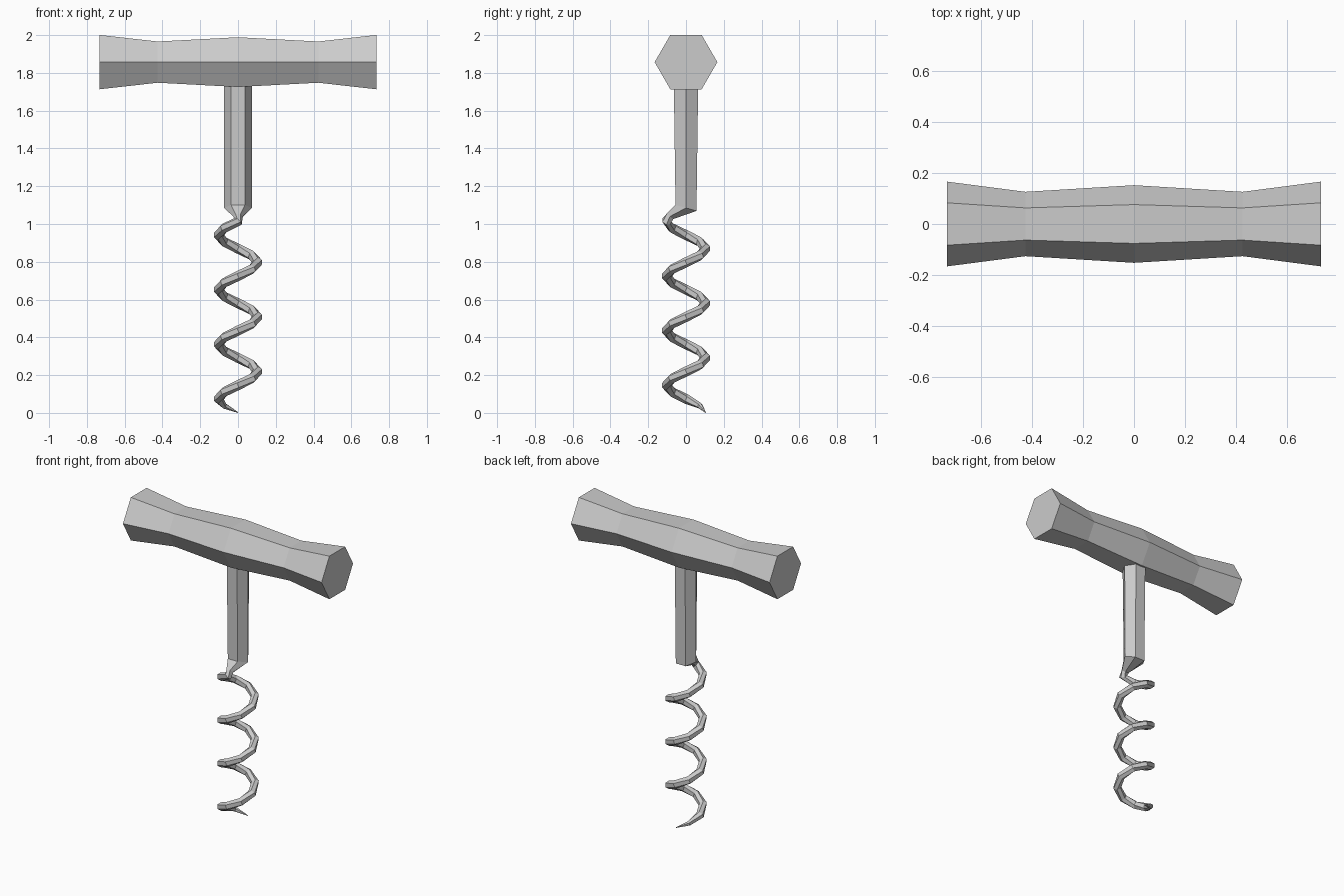
import bpy, bmesh
from math import cos, sin, pi
from mathutils import Vector

old = bpy.data.objects.get("Cube")
if old:
    bpy.data.objects.remove(old)

SIDES = 6
steel = bpy.data.materials.new("grey")
steel.use_nodes = True
GREY = (0.6, 0.6, 0.6, 1)
steel.diffuse_color = GREY
steel.node_tree.nodes["Principled BSDF"].inputs["Base Color"].default_value = GREY


def loft(name, rings):
    """Skin a list of equal rings of points and cap both ends."""
    bm = bmesh.new()
    loops = [[bm.verts.new(p) for p in ring] for ring in rings]
    for a, b in zip(loops, loops[1:]):
        for i in range(SIDES):
            j = (i + 1) % SIDES
            bm.faces.new((a[i], a[j], b[j], b[i]))
    bm.faces.new(loops[0])
    bm.faces.new(loops[-1])
    bmesh.ops.recalc_face_normals(bm, faces=bm.faces)
    mesh = bpy.data.meshes.new(name)
    bm.to_mesh(mesh)
    bm.free()
    mesh.materials.append(steel)
    obj = bpy.data.objects.new(name, mesh)
    bpy.context.collection.objects.link(obj)


def hexagon(centre, u, v, radius):
    """Ring with corners along +-u and flats along +-v."""
    return [centre + radius * (u * cos(2 * pi * i / SIDES) + v * sin(2 * pi * i / SIDES))
            for i in range(SIDES)]


X, Y, Z = Vector((1, 0, 0)), Vector((0, 1, 0)), Vector((0, 0, 1))

# Waisted handle lying along x
profile = [(-0.733, 0.166), (-0.425, 0.126), (0, 0.152), (0.425, 0.126), (0.733, 0.166)]
loft("handle", [hexagon(Vector((x, 0, 1.857)), Y, Z, r) for x, r in profile])

# Shank with a slanted lower end
shank = [hexagon(Vector((0, 0, 1.78)), X, Y, 0.075),
         hexagon(Vector((0, 0, 1.085)), X, Vector((0, 0.87, -0.25)), 0.073)]
shank[1] = [p + Vector((0, 0.008 * p.y, 0)) for p in shank[1]]

# Neck leading to the outside of the coil
neck = hexagon(Vector((0, -0.085, 1.04)), X, Vector((0, 0.8, -0.6)), 0.026)

# Coil descending to a point
STEPS, TURNS, RADIUS, TOP = 8, 3.5, 0.104, 1.012
count = int(STEPS * TURNS)
coil = []
for i in range(count + 1):
    angle = -pi / 2 - 2 * pi * i / STEPS
    radial = Vector((cos(angle), sin(angle), 0))
    centre = radial * RADIUS + Z * (TOP * (1 - i / count) + 0.002)
    fall = TOP / (TURNS * 2 * pi)
    tangent = Vector((sin(angle) * RADIUS, -cos(angle) * RADIUS, -fall)).normalized()
    if i == 0:
        tangent = (tangent + Vector((0, -0.5, -0.6))).normalized()
    across = tangent.cross(radial).normalized()
    thickness = {count: 0.002, count - 1: 0.016}.get(i, 0.026)
    coil.append(hexagon(centre, across, across.cross(tangent), thickness))

# Start each coil ring at the corner that continues the neck without twisting
if (coil[0][0] - neck[0]).length > (coil[0][3] - neck[0]).length:
    coil = [ring[3:] + ring[:3] for ring in coil]
if (coil[0][1] - neck[1]).length > (coil[0][5] - neck[1]).length:
    coil = [[ring[-i] for i in range(SIDES)] for ring in coil]

loft("shank_and_coil", shank + [neck] + coil)
